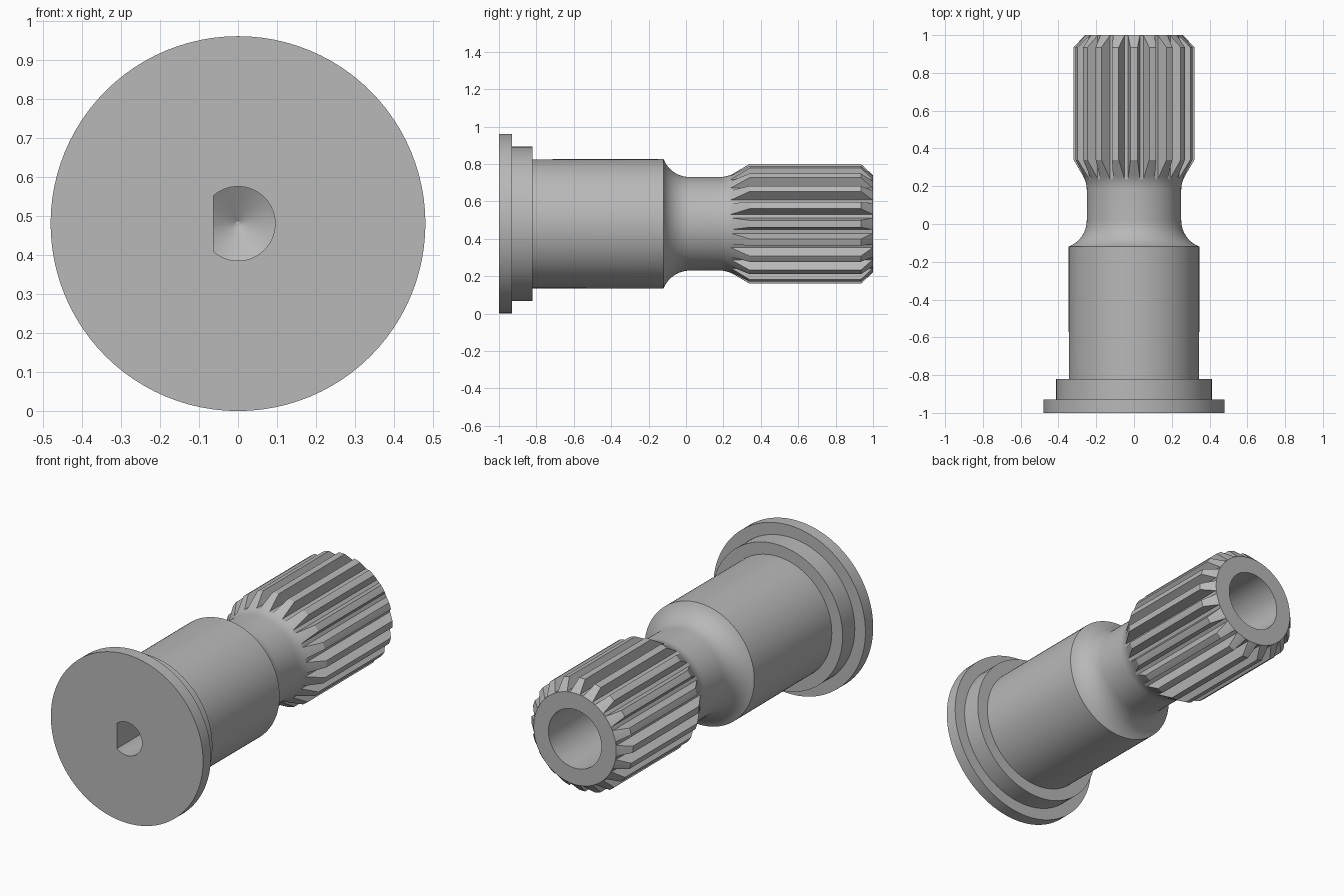
import bpy, bmesh
from math import sin, cos, pi, radians, hypot

old = bpy.data.objects.get("Cube")
if old:
    bpy.data.objects.remove(old, do_unlink=True)

AXIS_Z = 0.48      # height of the shaft axis
SEGMENTS = 96
TEETH = 20
HOLE_R, FLAT_X = 0.095, -0.063   # D-shaped drive hole
CONE_SLOPE = 0.6

steel = bpy.data.materials.new("steel grey")
steel.use_nodes = True
colour = (0.48, 0.48, 0.48, 1)
steel.diffuse_color = colour
steel.node_tree.nodes["Principled BSDF"].inputs["Base Color"].default_value = colour


def new_object(name, bm):
    bmesh.ops.recalc_face_normals(bm, faces=bm.faces)
    mesh = bpy.data.meshes.new(name)
    bm.to_mesh(mesh)
    bm.free()
    mesh.materials.append(steel)
    obj = bpy.data.objects.new(name, mesh)
    bpy.context.collection.objects.link(obj)
    return obj


def fillet(y, r, radius, start, end, steps):
    """Concave arc whose lowest point is (y, r); angles in degrees."""
    angles = [radians(start + (end - start) * i / steps) for i in range(steps + 1)]
    return [(y + radius * sin(a), r + radius * (1 - cos(a))) for a in angles]


# Profiles as (position along axis, radius)
hole_bottom = -0.7
drive_hole = [(hole_bottom + CONE_SLOPE * (HOLE_R - r), r) for r in (0.006, -FLAT_X, HOLE_R)]
drive_hole.append((-1, HOLE_R))
outside = [(-1, 0.48), (-0.93, 0.48), (-0.93, 0.413), (-0.82, 0.413), (-0.82, 0.345)]
outside += fillet(0.02, 0.25, 0.15, -69, 0, 10)
outside += fillet(0.18, 0.25, 0.15, 0, 30, 5)
outside += [(0.34, 0.32), (0.935, 0.32), (1, 0.26)]
rear_bore = [(1, 0.167), (0.02, 0.167), (-0.07, 0.01)]

# Shaft: one lathed body with both holes
bm = bmesh.new()
rings = []
for i, (y, r) in enumerate(drive_hole + outside + rear_bore):
    ring = []
    for s in range(SEGMENTS):
        a = 2 * pi * s / SEGMENTS
        x, z, depth = r * cos(a), r * sin(a), y
        if i < len(drive_hole) and x < FLAT_X:
            x = FLAT_X
            if y > -1:
                depth = hole_bottom + CONE_SLOPE * (HOLE_R - hypot(x, z))
        ring.append(bm.verts.new((x, depth, AXIS_Z + z)))
    rings.append(ring)
for a, b in zip(rings, rings[1:]):
    for s in range(SEGMENTS):
        t = (s + 1) % SEGMENTS
        bm.faces.new((a[s], a[t], b[t], b[s]))
bm.faces.new(rings[0])
bm.faces.new(rings[-1])
shaft = new_object("splined_shaft", bm)

# Spline grooves: tapered bars around the axis
bm = bmesh.new()
section = [(0.262, -0.01), (0.262, 0.01), (0.32, 0.032), (0.37, 0.05), (0.37, -0.05), (0.32, -0.032)]
for k in range(TEETH):
    a = 2 * pi * (k + 0.5) / TEETH
    ends = []
    for y in (0.15, 1.1):
        ends.append([bm.verts.new((r * cos(a) - w * sin(a), y, AXIS_Z + r * sin(a) + w * cos(a)))
                     for r, w in section])
    near, far = ends
    bm.faces.new(near)
    bm.faces.new(far)
    for i in range(len(section)):
        j = (i + 1) % len(section)
        bm.faces.new((near[i], near[j], far[j], far[i]))
cutter = new_object("groove_cutter", bm)
cutter.hide_render = True

# Cut the grooves, then drop the cutter
cut = shaft.modifiers.new("spline_grooves", "BOOLEAN")
cut.operation = "DIFFERENCE"
cut.solver = "EXACT"
cut.object = cutter
bpy.ops.object.select_all(action="DESELECT")
shaft.select_set(True)
bpy.context.view_layer.objects.active = shaft
bpy.ops.object.modifier_apply(modifier=cut.name)
bpy.data.objects.remove(cutter, do_unlink=True)
bpy.ops.object.shade_smooth_by_angle(angle=radians(20))
